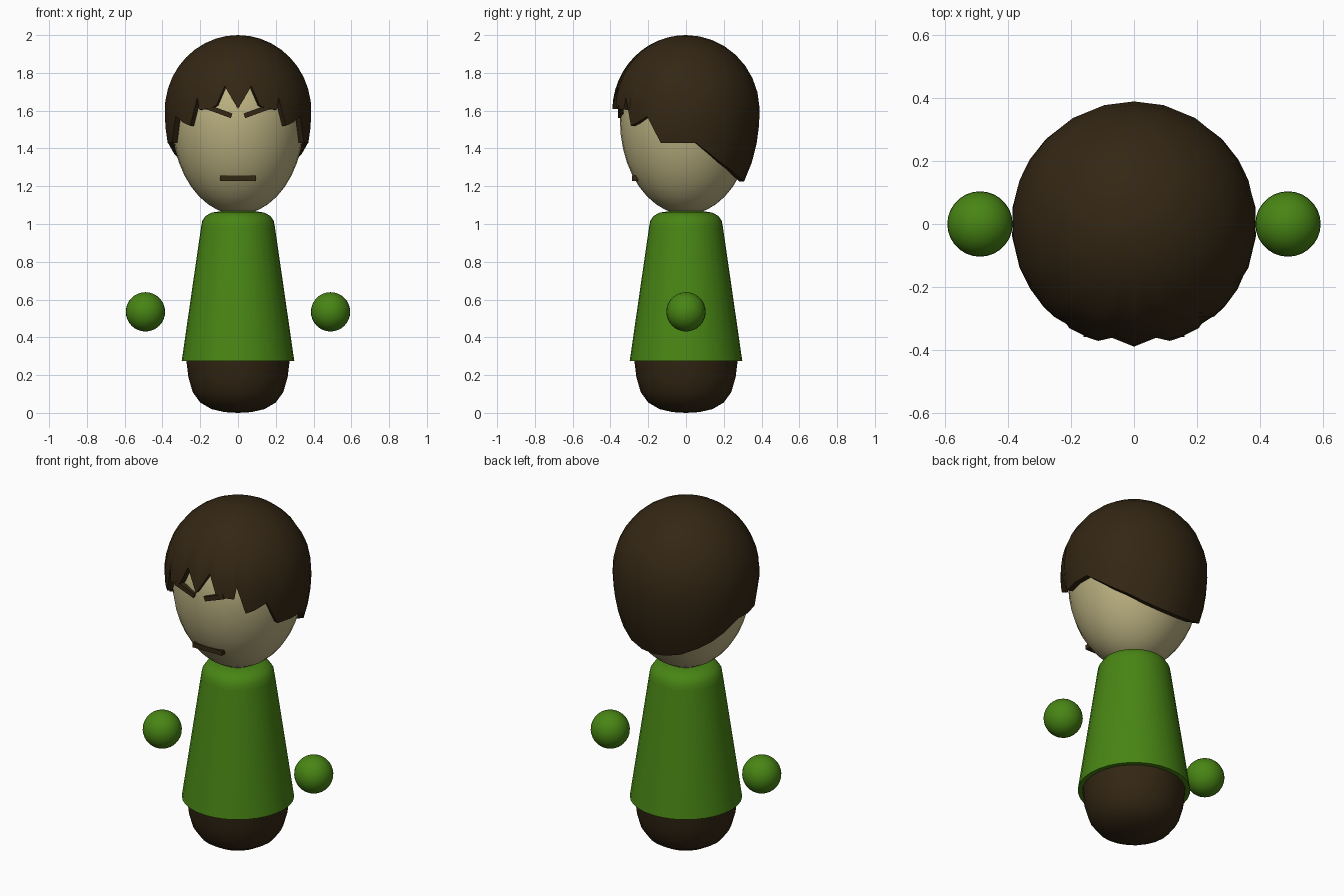
import bpy, bmesh, math
from mathutils import Matrix

if "Cube" in bpy.data.objects:
    bpy.data.objects.remove(bpy.data.objects["Cube"])


def material(name, rgb):
    m = bpy.data.materials.new(name)
    m.diffuse_color = (*rgb, 1)
    m.use_nodes = True
    m.node_tree.nodes["Principled BSDF"].inputs["Base Color"].default_value = m.diffuse_color
    return m


GREEN = material("green cloth", (0.065, 0.235, 0.007))
BROWN = material("dark brown", (0.034, 0.020, 0.007))
SKIN = material("skin", (0.50, 0.44, 0.22))


def finish(name, bm, mat, angle=40):
    bmesh.ops.remove_doubles(bm, verts=bm.verts, dist=1e-5)
    bmesh.ops.recalc_face_normals(bm, faces=bm.faces)
    mesh = bpy.data.meshes.new(name)
    bm.to_mesh(mesh)
    bm.free()
    mesh.materials.append(mat)
    ob = bpy.data.objects.new(name, mesh)
    bpy.context.collection.objects.link(ob)
    bpy.ops.object.select_all(action='DESELECT')
    ob.select_set(True)
    bpy.context.view_layer.objects.active = ob
    bpy.ops.object.shade_smooth_by_angle(angle=math.radians(angle))
    return ob


def loft(name, columns, mat):
    """Closed skin around z; each column is (azimuth from front, [(r, z), ...])."""
    bm = bmesh.new()
    cols = [[bm.verts.new((r * math.sin(a), -r * math.cos(a), z)) for r, z in prof]
            for a, prof in columns]
    for i, c in enumerate(cols):
        d = cols[(i + 1) % len(cols)]
        for j in range(len(c) - 1):
            bm.faces.new((c[j], d[j], d[j + 1], c[j + 1]))
    return finish(name, bm, mat)


def lathe(name, prof, mat, n=32):
    return loft(name, [(2 * math.pi * i / n, prof) for i in range(n)], mat)


def plate(name, loc, size, tilt=0):
    bm = bmesh.new()
    bmesh.ops.create_cube(bm, size=1)
    bm.transform(Matrix.Translation(loc) @ Matrix.Rotation(tilt, 4, 'Y')
                 @ Matrix.Diagonal((*size, 1)))
    return finish(name, bm, BROWN)


# Rounded base and tapered tunic with an overhanging hem
lathe("base", [(0, 0), (0.07, 0.004), (0.14, 0.02), (0.2, 0.055), (0.24, 0.11),
               (0.263, 0.19), (0.275, 0.29), (0, 0.3)], BROWN, 24)
lathe("tunic", [(0, 0.275), (0.298, 0.275), (0.196, 0.98), (0.19, 1.015),
                (0.172, 1.042), (0.14, 1.06), (0.09, 1.068), (0, 1.068)], GREEN)

# Floating round hands
for side, label in ((-1, "left"), (1, "right")):
    bm = bmesh.new()
    bmesh.ops.create_uvsphere(bm, u_segments=28, v_segments=16, radius=0.104)
    bm.transform(Matrix.Translation((side * 0.49, 0, 0.535)))
    finish(label + "_hand", bm, GREEN)

# Egg-shaped head, longer towards the chin
head = []
for i in range(21):
    t = math.pi * i / 20
    c = -math.cos(t)
    head.append((0.35 * math.sin(t), 1.55 + c * (0.5 if c < 0 else 0.38)))
lathe("head", head, SKIN)

# Hair shell: lower edge height by azimuth in degrees, mirrored left to right
EDGE = [(0, 1.61), (11, 1.73), (17, 1.63), (22, 1.61), (32, 1.605), (34, 1.67),
        (41, 1.52), (48, 1.535), (58, 1.57), (69, 1.43), (84, 1.43), (98, 1.43),
        (111, 1.37), (122, 1.325), (134, 1.29), (150, 1.25), (166, 1.23), (180, 1.225)]


def hair_radius(z):
    return 0.39 * math.sqrt(max(0, 1 - ((z - 1.6) / (0.4 if z > 1.6 else 0.61)) ** 2))


def hair_profile(edge, rows=12):
    outer = []
    for i in range(rows + 1):
        z = 2 - (2 - edge) * (1 - math.cos(math.pi / 2 * i / rows))
        outer.append((hair_radius(z), z))
    inner = [(r * 0.92, 1.6 + (z - 1.6) * 0.92 if z > 1.6 else z) for r, z in outer]
    return outer + inner[::-1]


ring = EDGE + [(360 - a, z) for a, z in EDGE[-2:0:-1]]
loft("hair", [(math.radians(a), hair_profile(z)) for a, z in ring], BROWN)

# Slanted eyebrows and straight mouth
for side, label in ((-1, "left"), (1, "right")):
    plate(label + "_eyebrow", (side * 0.095, -0.345, 1.595), (0.13, 0.03, 0.026),
          -side * math.radians(20))
plate("mouth", (0, -0.27, 1.242), (0.19, 0.03, 0.027))
